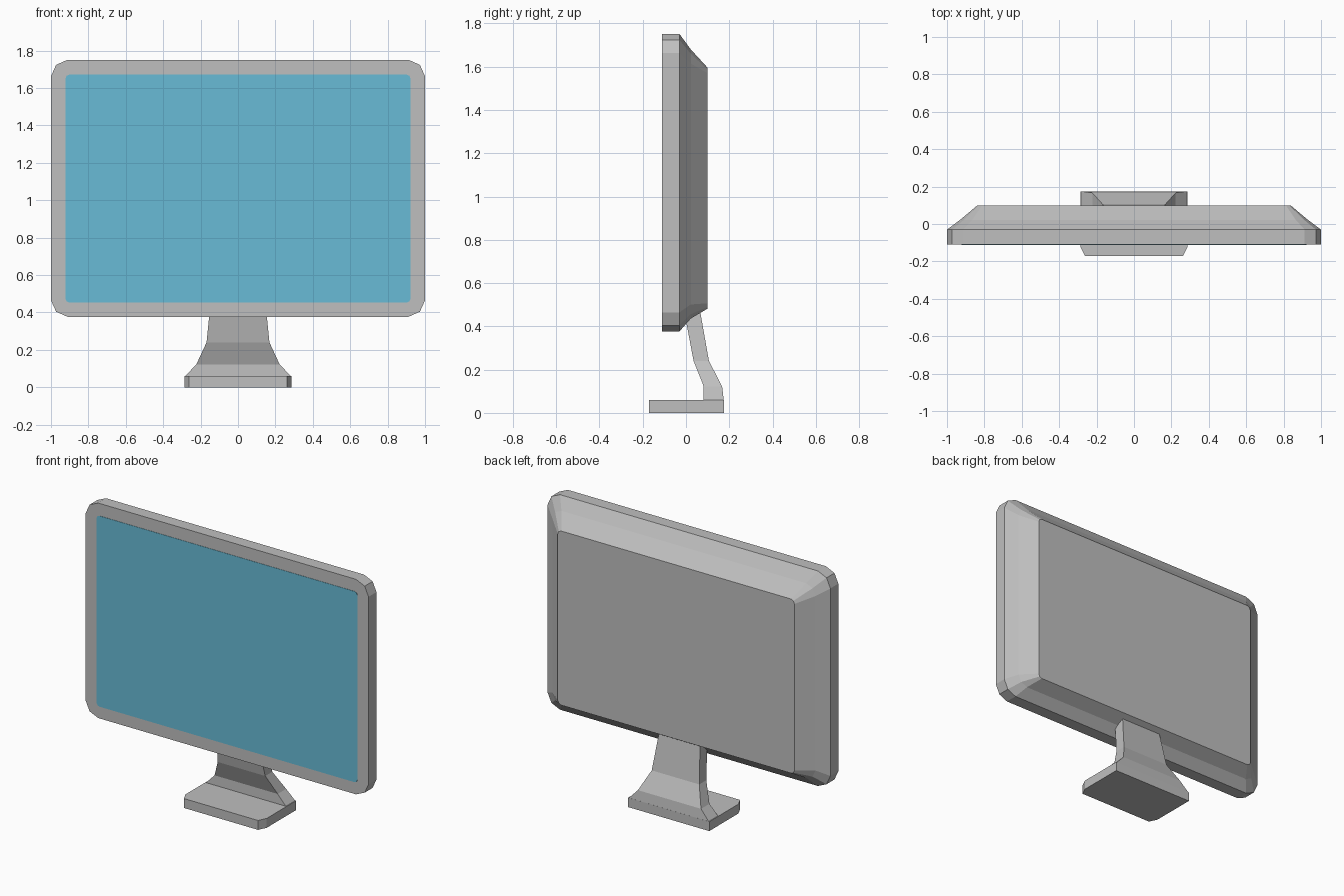
import bpy, bmesh

if "Cube" in bpy.data.objects:
    bpy.data.objects.remove(bpy.data.objects["Cube"])


def material(name, rgb):
    m = bpy.data.materials.new(name)
    m.diffuse_color = (*rgb, 1)
    m.use_nodes = True
    m.node_tree.nodes["Principled BSDF"].inputs["Base Color"].default_value = m.diffuse_color
    return m


grey = material("casing_grey", (0.52, 0.52, 0.52))
blue = material("screen_blue", (0.14, 0.50, 0.67))


def loft(name, rings, mat):
    """Closed solid skinned through rings with equal point counts."""
    bm = bmesh.new()
    loops = [[bm.verts.new(p) for p in r] for r in rings]
    for a, b in zip(loops, loops[1:]):
        for i in range(len(a)):
            j = (i + 1) % len(a)
            bm.faces.new((a[i], a[j], b[j], b[i]))
    bm.faces.new(loops[0])
    bm.faces.new(loops[-1])
    bmesh.ops.recalc_face_normals(bm, faces=bm.faces)
    me = bpy.data.meshes.new(name)
    bm.to_mesh(me)
    bm.free()
    me.materials.append(mat)
    ob = bpy.data.objects.new(name, me)
    bpy.context.collection.objects.link(ob)
    return ob


def panel_ring(y, hx, z0, z1, c):
    """Upright rectangle with each corner cut by two facets of size c."""
    cut = [(0, c), (0.31 * c, 0.31 * c), (c, 0)]
    pts = []
    for sx, top, flip in ((1, 1, 0), (-1, 1, 1), (-1, 0, 0), (1, 0, 1)):
        for dx, dz in (cut[::-1] if flip else cut):
            pts.append((sx * (hx - dx), y, z1 - dz if top else z0 + dz))
    return pts


# Casing: straight rim, then a two-step taper to the back
loft("monitor_casing", [
    panel_ring(-0.11, 1.0, 0.377, 1.751, 0.088),
    panel_ring(-0.03, 1.0, 0.377, 1.751, 0.088),
    panel_ring(0.022, 0.93, 0.436, 1.68, 0.065),
    panel_ring(0.10, 0.837, 0.482, 1.595, 0.025),
], grey)

# Screen: thin plate on the front
loft("screen", [
    panel_ring(-0.112, 0.922, 0.453, 1.672, 0.02),
    panel_ring(-0.108, 0.922, 0.453, 1.672, 0.02),
], blue)

# Foot: slab with clipped front corners
outline = [(0.287, 0.175), (0.287, -0.12), (0.262, -0.172),
           (-0.262, -0.172), (-0.287, -0.12), (-0.287, 0.175)]
loft("stand_foot", [[(x, y, z) for x, y in outline] for z in (0, 0.06)], grey)

# Neck: flared at the foot, leaning forward into the casing
# (height, half width, front y, back y)
sections = [(0.055, 0.287, 0.08, 0.175), (0.122, 0.223, 0.082, 0.167),
            (0.24, 0.168, 0.035, 0.106), (0.50, 0.142, -0.014, 0.06)]
loft("stand_neck", [[(-w, f, z), (w, f, z), (w, b, z), (-w, b, z)]
                    for z, w, f, b in sections], grey)
